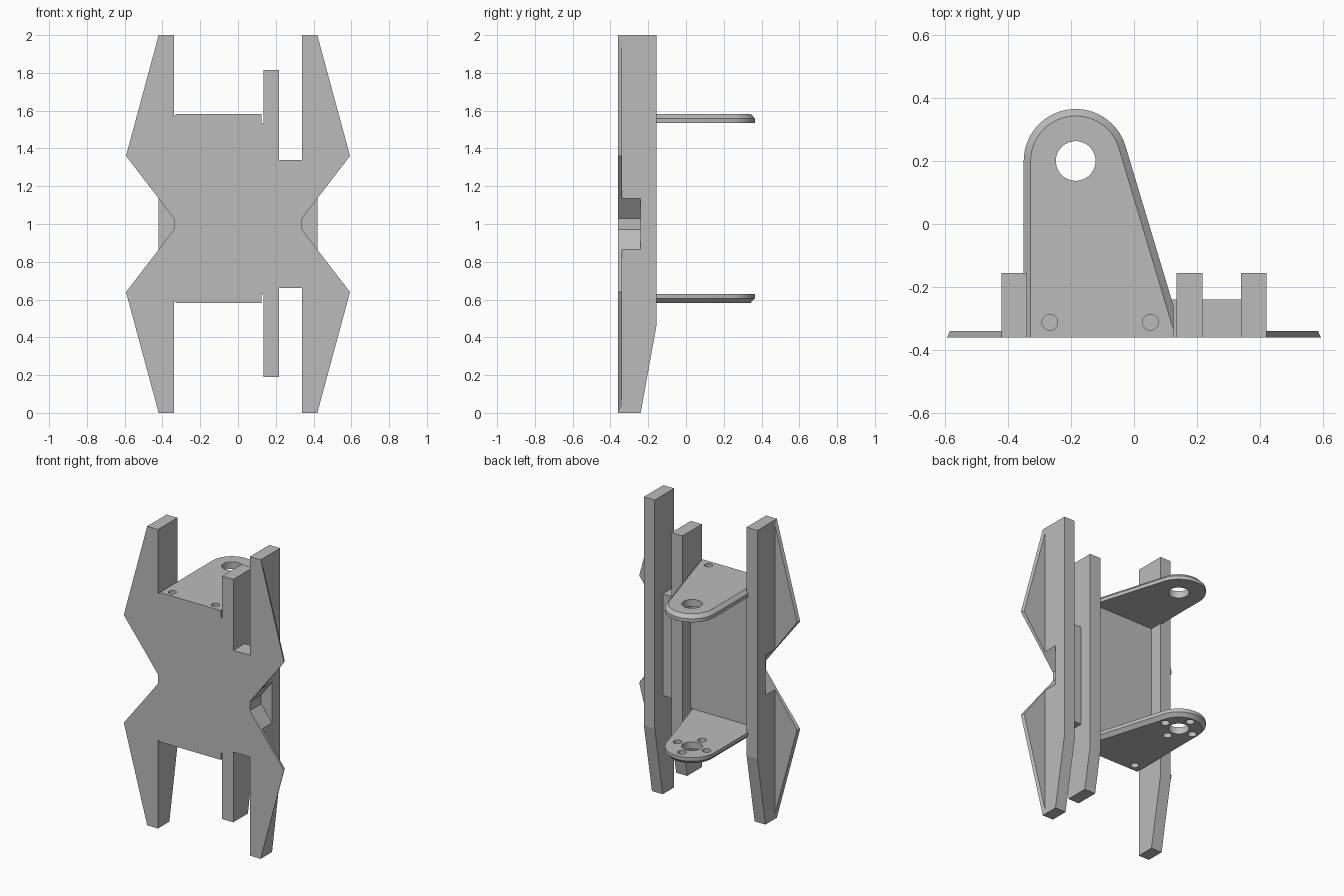
import bpy, bmesh, math
from mathutils import Vector

if "Cube" in bpy.data.objects:
    bpy.data.objects.remove(bpy.data.objects["Cube"], do_unlink=True)

GREY = (0.5, 0.5, 0.5, 1)
mat = bpy.data.materials.new("plain_grey")
mat.use_nodes = True
mat.diffuse_color = GREY
mat.node_tree.nodes["Principled BSDF"].inputs["Base Color"].default_value = GREY

FRONT, WEB, BACK = -0.36, -0.24, -0.155   # depth levels
HUB = Vector((-0.185, 0.2))               # pivot hole centre
X, Y, Z = 0, 1, 2


def loft(name, axis, rings):
    """Solid through equal-length 2D loops; rings = [(position on axis, loop), ...]."""
    bm = bmesh.new()
    loops = []
    for pos, pts in rings:
        row = []
        for p in pts:
            co = list(p)
            co.insert(axis, pos)
            row.append(bm.verts.new(co))
        loops.append(row)
    n = len(loops[0])
    for a, b in zip(loops, loops[1:]):
        for i in range(n):
            j = (i + 1) % n
            bm.faces.new((a[i], a[j], b[j], b[i]))
    bm.faces.new(loops[0])
    bm.faces.new(loops[-1])
    bmesh.ops.recalc_face_normals(bm, faces=bm.faces)
    me = bpy.data.meshes.new(name)
    bm.to_mesh(me)
    bm.free()
    me.materials.append(mat)
    ob = bpy.data.objects.new(name, me)
    bpy.context.collection.objects.link(ob)
    return ob


def prism(name, axis, lo, hi, pts):
    return loft(name, axis, [(lo, pts), (hi, pts)])


def box(name, x0, x1, y0, y1, z0, z1):
    return prism(name, Z, z0, z1, [(x0, y0), (x1, y0), (x1, y1), (x0, y1)])


def cylinder(centre, radius, z0, z1, sides=32):
    pts = [centre + radius * Vector((math.cos(t), math.sin(t)))
           for t in (math.tau * i / sides for i in range(sides))]
    return prism("hole_cutter", Z, z0, z1, pts)


def cut(ob, cutters):
    bpy.context.view_layer.objects.active = ob
    for c in cutters:
        m = ob.modifiers.new("cut", "BOOLEAN")
        m.operation, m.solver, m.object = "DIFFERENCE", "EXACT", c
        bpy.ops.object.modifier_apply(modifier=m.name)
        bpy.data.objects.remove(c, do_unlink=True)


def smooth(ob):
    bpy.ops.object.select_all(action="DESELECT")
    ob.select_set(True)
    bpy.context.view_layer.objects.active = ob
    bpy.ops.object.shade_smooth_by_angle(angle=math.radians(25))


def upright(name, x0, x1, z0, z1):
    """Vertical bar whose back face tapers forward towards the foot."""
    bend = 0.47
    foot = WEB + (BACK - WEB) * z0 / bend
    side = [(FRONT, z0), (foot, z0), (BACK, bend), (BACK, z1), (FRONT, z1)]
    return prism(name, X, x0, x1, side)


# Side rails with a waist notch, and thin wings with a chamfered outer edge
for label, s in (("left", 1), ("right", -1)):
    rail = upright(label + "_rail", *sorted((s * 0.34, s * 0.42)), 0, 2)
    waist = [(0.34, 0.97), (0.45, 0.825), (0.45, 1.175), (0.34, 1.03)]
    cut(rail, [prism("waist_cutter", Y, FRONT - 0.05, WEB,
                     [(s * x, z) for x, z in waist])])
    for part, up in (("lower", 1), ("upper", -1)):
        def flip(pts):
            return [(s * x, z if up > 0 else 2 - z) for x, z in pts]
        loft(f"{label}_{part}_wing", Y, [
            (FRONT, flip([(0.42, 0), (0.593, 0.64), (0.42, 0.864)])),
            (FRONT + 0.02, flip([(0.42, 0.035), (0.584, 0.64), (0.42, 0.864)]))])

# Middle post and the web joining it to the left rail
upright("middle_post", 0.135, 0.217, 0.19, 1.815)
box("side_web", 0.217, 0.34, FRONT, WEB, 0.66, 1.34)


# Bracket arms: rounded lugs, chamfered on their outer faces
def lug(r):
    lean = math.atan(0.3)
    arc = [HUB + r * Vector((math.cos(t), math.sin(t)))
           for t in (math.pi + (lean - math.pi) * i / 28 for i in range(29))]
    edge = 0.125
    meet = arc[-1].y - (edge - arc[-1].x) / 0.3
    return [(HUB.x - r, FRONT)] + arc + [(edge, meet), (edge, FRONT)]


def screw_holes(z0, z1):
    return [cylinder(Vector((x, -0.312)), 0.025, z0, z1) for x in (-0.267, 0.052)]


plate = box("main_plate", -0.34, 0.135, FRONT, WEB, 0.63, 1.535)
cut(plate, screw_holes(1.45, 1.6) + screw_holes(0.5, 0.71))
smooth(plate)

for name, inner, outer in (("upper_arm", 1.535, 1.582), ("lower_arm", 0.63, 0.583)):
    mid = (inner + outer) / 2
    arm = loft(name, Z, [(inner, lug(0.165)), (mid, lug(0.165)), (outer, lug(0.143))])
    lo, hi = min(inner, outer) - 0.1, max(inner, outer) + 0.1
    holes = screw_holes(lo, hi) + [cylinder(HUB, 0.063, lo, hi, 48)]
    if name == "lower_arm":   # ring of four horn holes
        for i in range(4):
            a = i * math.pi / 2
            off = Vector((math.cos(a), math.sin(a))) * 0.107
            holes.append(cylinder(HUB + off, 0.027, lo, hi))
    cut(arm, holes)
    smooth(arm)
